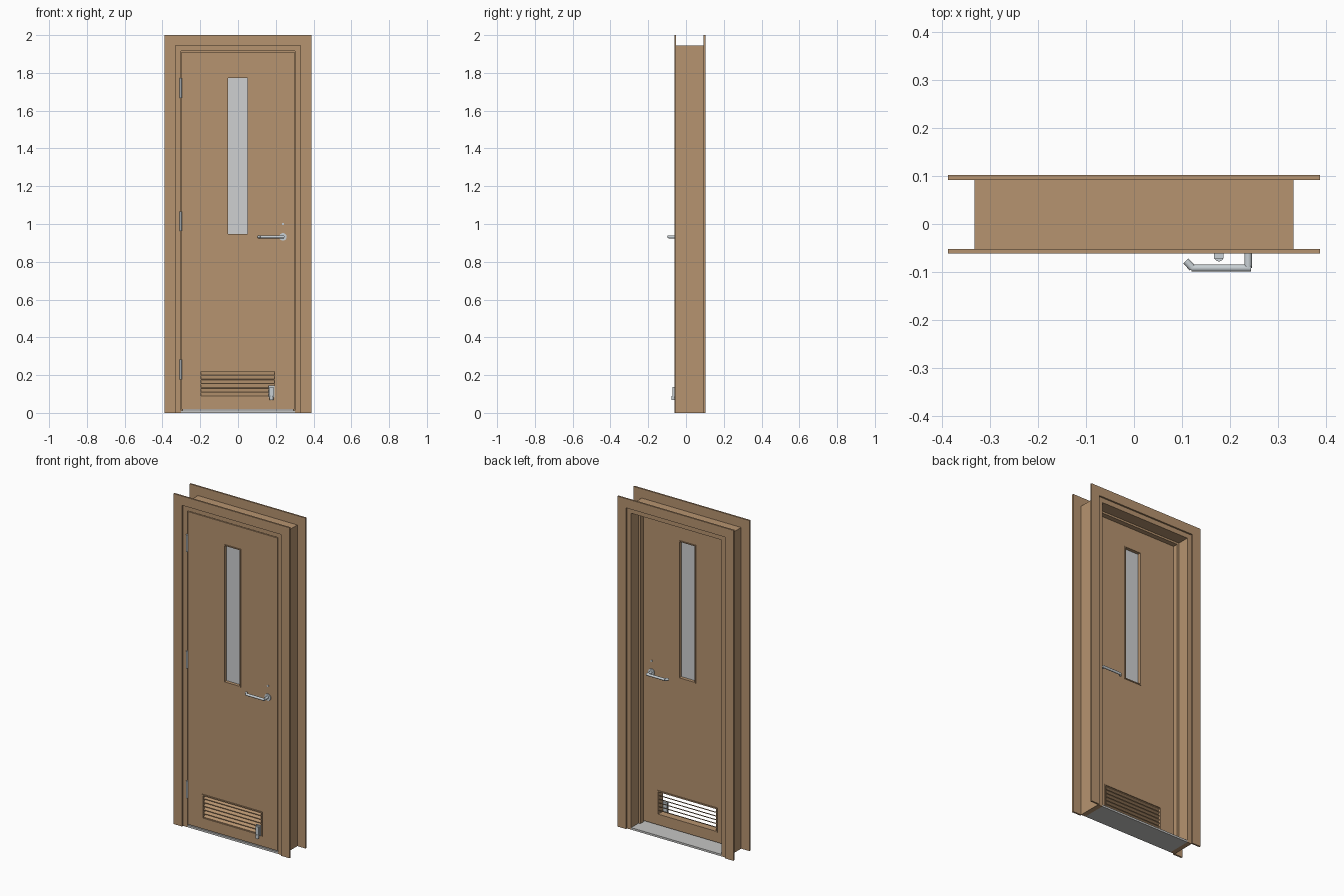
import bpy, bmesh, math
from mathutils import Vector

cube = bpy.data.objects.get("Cube")
if cube:
    bpy.data.objects.remove(cube, do_unlink=True)


def material(name, rgb, rough=0.5):
    m = bpy.data.materials.new(name)
    m.use_nodes = True
    m.diffuse_color = (*rgb, 1)
    bsdf = next(n for n in m.node_tree.nodes if n.type == "BSDF_PRINCIPLED")
    bsdf.inputs["Base Color"].default_value = (*rgb, 1)
    bsdf.inputs["Roughness"].default_value = rough
    return m


WOOD = material("wood", (0.47, 0.295, 0.16))
METAL = material("brushed metal", (0.58, 0.63, 0.66))
GLASS = material("pale glass", (0.62, 0.63, 0.64))
SILL = material("sill grey", (0.56, 0.56, 0.55))


def finish(bm, name, mat, smooth=False):
    bmesh.ops.recalc_face_normals(bm, faces=bm.faces)
    me = bpy.data.meshes.new(name)
    bm.to_mesh(me)
    bm.free()
    me.materials.append(mat)
    ob = bpy.data.objects.new(name, me)
    bpy.context.scene.collection.objects.link(ob)
    if smooth:
        bpy.ops.object.select_all(action="DESELECT")
        ob.select_set(True)
        bpy.context.view_layer.objects.active = ob
        bpy.ops.object.shade_smooth_by_angle(angle=math.radians(40))
    return ob


def box(name, x, y, z, mat):
    bm = bmesh.new()
    bmesh.ops.create_cube(bm, size=1)
    for v in bm.verts:
        v.co = [lo + (c + 0.5) * (hi - lo) for c, (lo, hi) in zip(v.co, (x, y, z))]
    return finish(bm, name, mat)


def extrude_y(bm, faces, depth):
    res = bmesh.ops.extrude_face_region(bm, geom=faces)
    verts = [g for g in res["geom"] if isinstance(g, bmesh.types.BMVert)]
    bmesh.ops.translate(bm, verts=verts, vec=(0, depth, 0))


def prism(name, outline, y0, y1, mat):
    """Outline in the xz plane, extruded from y0 to y1."""
    bm = bmesh.new()
    face = bm.faces.new([bm.verts.new((x, y0, z)) for x, z in outline])
    # keep the starting face as the closing cap
    bm.normal_update()
    cap = bm.faces.new([bm.verts.new((x, y1, z)) for x, z in reversed(outline)])
    a, b = list(face.verts), list(reversed(list(cap.verts)))
    for i in range(len(a)):
        j = (i + 1) % len(a)
        bm.faces.new((a[i], a[j], b[j], b[i]))
    return finish(bm, name, mat)


def panel(name, xs, zs, holes, y0, y1, mat):
    """Slab over a grid of cells, leaving the hole cells open."""
    bm = bmesh.new()
    layers = [[[bm.verts.new((x, y, z)) for z in zs] for x in xs] for y in (y0, y1)]
    solid = {(i, k) for i in range(len(xs) - 1) for k in range(len(zs) - 1)} - holes
    for i, k in solid:
        corners = [(i, k), (i + 1, k), (i + 1, k + 1), (i, k + 1)]
        for g in layers:
            bm.faces.new([g[a][b] for a, b in corners])
        sides = [(i, k - 1), (i + 1, k), (i, k + 1), (i - 1, k)]
        for n, side in enumerate(sides):
            if side not in solid:
                p, q = corners[n], corners[(n + 1) % 4]
                bm.faces.new([layers[0][p[0]][p[1]], layers[0][q[0]][q[1]],
                              layers[1][q[0]][q[1]], layers[1][p[0]][p[1]]])
    return finish(bm, name, mat)


def rod(name, p, q, r, mat=METAL, sides=20):
    p, q = Vector(p), Vector(q)
    bm = bmesh.new()
    bmesh.ops.create_cone(bm, cap_ends=True, segments=sides, radius1=r, radius2=r,
                          depth=(q - p).length)
    rot = (q - p).to_track_quat("Z", "Y")
    for v in bm.verts:
        v.co = rot @ v.co + (p + q) / 2
    return finish(bm, name, mat, True)


# Main levels
FRONT, BACK = -0.052, 0.092      # lining faces
DF, DB = -0.052, -0.012          # door leaf faces
OUT, INN, JAMB = 0.388, 0.331, 0.303
TOP, HEAD, SOFFIT = 2.0, 1.944, 1.915

# Mitred architraves on both faces
for side, y0, y1 in (("front", -0.062, FRONT), ("back", BACK, 0.102)):
    for hand, s in (("left", 1), ("right", -1)):
        prism(f"{side}_architrave_{hand}",
              [(s * INN, 0), (s * OUT, 0), (s * OUT, TOP), (s * INN, HEAD)], y0, y1, WOOD)
    prism(f"{side}_architrave_head",
          [(-INN, HEAD), (INN, HEAD), (OUT, TOP), (-OUT, TOP)], y0, y1, WOOD)

# Frame lining and door stops
for hand, s in (("left", 1), ("right", -1)):
    box(f"jamb_{hand}", sorted((s * JAMB, s * 0.333)), (FRONT, BACK), (0, HEAD), WOOD)
    box(f"stop_{hand}", sorted((s * 0.291, s * JAMB)), (DB + 0.002, 0.02),
        (0.012, SOFFIT), WOOD)
box("head_lining", (-JAMB, JAMB), (FRONT, BACK), (SOFFIT, HEAD), WOOD)
box("stop_head", (-0.291, 0.291), (DB + 0.002, 0.02), (SOFFIT - 0.012, SOFFIT), WOOD)
box("threshold", (-JAMB, JAMB), (FRONT, BACK), (0, 0.012), SILL)

# Door leaf with window and vent openings
WX, WZ = (-0.052, 0.05), (0.948, 1.772)
VX, VZ = (-0.195, 0.192), (0.085, 0.22)
panel("door_leaf", [-0.3, VX[0], *WX, VX[1], 0.3], [0.018, *VZ, *WZ, 1.911],
      {(1, 1), (2, 1), (3, 1), (2, 3)}, DF, DB, WOOD)
box("window_glass", WX, (-0.036, -0.028), WZ, GLASS)

# Thin surrounds on both faces of each opening
for label, (xa, xb), (za, zb), w in (("window", WX, WZ, 0.006), ("vent", VX, VZ, 0.007)):
    for side, ya, yb in (("front", DF - 0.004, DF), ("back", DB, DB + 0.004)):
        panel(f"{label}_surround_{side}", [xa - w, xa, xb, xb + w],
              [za - w, za, zb, zb + w], {(1, 1)}, ya, yb, WOOD)

# Sloping vent slats, low at the front
count = 6
pitch = (VZ[1] - VZ[0]) / count
for i in range(count):
    z = VZ[0] + i * pitch
    bm = bmesh.new()
    section = [(DF + 0.002, z), (DF + 0.002, z + 0.004),
               (DB - 0.002, z + pitch), (DB - 0.002, z + pitch - 0.004)]
    ends = [[bm.verts.new((x, y, h)) for y, h in section] for x in VX]
    for e in ends:
        bm.faces.new(e)
    for n in range(4):
        m = (n + 1) % 4
        bm.faces.new((ends[0][n], ends[0][m], ends[1][m], ends[1][n]))
    finish(bm, f"vent_slat_{i + 1}", WOOD)

# Lever handles and lock cylinders on both faces
HX, HZ = 0.238, 0.932
for side, face, d in (("front", DF, -1), ("back", DB, 1)):
    reach = face + d * 0.04
    rod(f"{side}_rose", (HX, face, HZ), (HX, face + d * 0.006, HZ), 0.02, sides=28)
    rod(f"{side}_handle_neck", (HX, face, HZ), (HX, reach, HZ), 0.008)
    rod(f"{side}_lever", (HX + 0.006, reach, HZ), (0.12, reach, HZ), 0.0075)
    rod(f"{side}_lever_tip", (0.122, reach, HZ), (0.108, reach - d * 0.015, HZ), 0.0075)
    rod(f"{side}_lock", (HX, face, 1.0), (HX, face + d * 0.005, 1.0), 0.006)

# Hinges
for i, z in enumerate((0.23, 1.015, 1.72)):
    rod(f"hinge_{i + 1}", (-0.303, -0.055, z - 0.052), (-0.303, -0.055, z + 0.052), 0.006)

# Kick-down door holder
box("holder_plate", (0.162, 0.194), (DF - 0.009, DF), (0.082, 0.144), METAL)
box("holder_arm", (0.167, 0.187), (DF - 0.02, DF - 0.009), (0.085, 0.138), METAL)
rod("holder_foot", (0.177, DF - 0.016, 0.068), (0.177, DF - 0.016, 0.09), 0.01)
